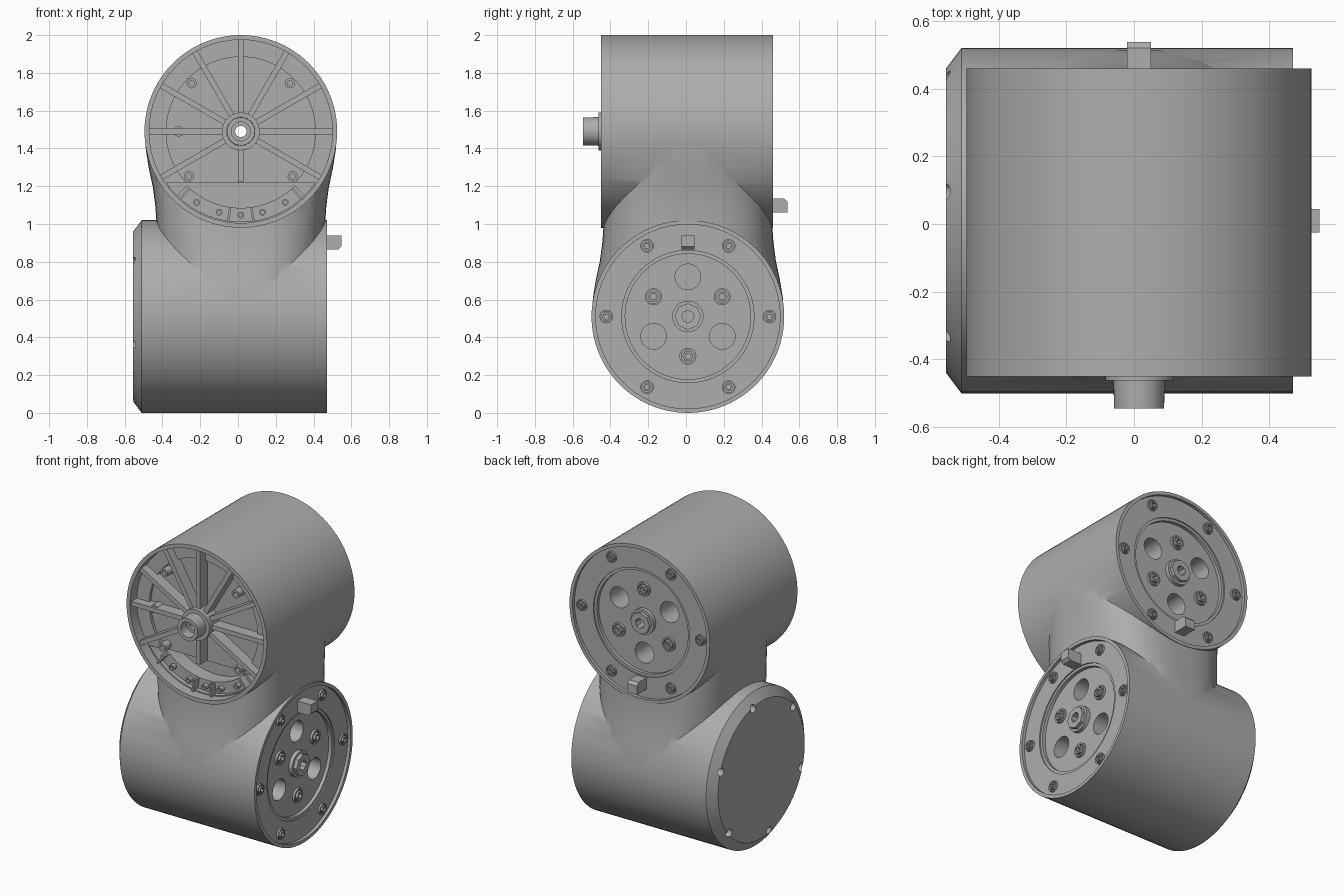
import bpy, bmesh
from math import sin, cos, pi, radians, sqrt
from mathutils import Matrix, Vector

cube = bpy.data.objects.get("Cube")
if cube:
    bpy.data.objects.remove(cube)

grey = bpy.data.materials.new("warm_grey")
grey.use_nodes = True
colour = (0.42, 0.42, 0.42, 1)
grey.diffuse_color = colour
grey.node_tree.nodes["Principled BSDF"].inputs["Base Color"].default_value = colour
parts = []


def frame(origin, normal, up):
    """Local space of a round face: z points out of the face, y points up."""
    n, u = Vector(normal), Vector(up)
    m = Matrix((u.cross(n), u, n)).transposed().to_4x4()
    m.translation = origin
    return m


def make(name, bm, m=Matrix()):
    bmesh.ops.recalc_face_normals(bm, faces=bm.faces)
    mesh = bpy.data.meshes.new(name)
    bm.to_mesh(mesh)
    bm.free()
    mesh.transform(m)
    mesh.materials.append(grey)
    ob = bpy.data.objects.new(name, mesh)
    bpy.context.scene.collection.objects.link(ob)
    parts.append(ob)
    return ob


def loft(name, rings, m=Matrix(), closed=False):
    bm = bmesh.new()
    loops = [[bm.verts.new(p) for p in ring] for ring in rings]
    pairs = list(zip(loops, loops[1:]))
    if closed:
        pairs.append((loops[-1], loops[0]))
    else:
        bm.faces.new(loops[0])
        bm.faces.new(loops[-1])
    for a, b in pairs:
        for i in range(len(a)):
            j = (i + 1) % len(a)
            bm.faces.new((a[i], a[j], b[j], b[i]))
    return make(name, bm, m)


def lathe(name, m, profile, at=(0, 0), seg=64, closed=False):
    rings = [[(at[0] + r * cos(2 * pi * i / seg), at[1] + r * sin(2 * pi * i / seg), z)
              for i in range(seg)] for r, z in profile]
    return loft(name, rings, m, closed)


def disc(name, m, r, z0, z1, at=(0, 0), seg=64):
    return lathe(name, m, [(r, z0), (r, z1)], at, seg)


def tube(name, m, r0, r1, z0, z1, at=(0, 0), seg=32):
    return lathe(name, m, [(r0, z0), (r1, z0), (r1, z1), (r0, z1)], at, seg, True)


def prism(name, m, outline, z0, z1):
    return loft(name, [[(x, y, z) for x, y in outline] for z in (z0, z1)], m)


def box(name, m, x0, x1, y0, y1, z0, z1):
    return prism(name, m, [(x0, y0), (x1, y0), (x1, y1), (x0, y1)], z0, z1)


def polar(r, deg):
    return (r * cos(radians(deg)), r * sin(radians(deg)))


def arc(r, a0, a1, n=20):
    return [polar(r, a0 + (a1 - a0) * i / n) for i in range(n + 1)]


def combine(target, other, operation):
    mod = target.modifiers.new("join", "BOOLEAN")
    mod.operation, mod.solver, mod.object = operation, "EXACT", other
    graph = bpy.context.evaluated_depsgraph_get()
    mesh = bpy.data.meshes.new_from_object(target.evaluated_get(graph))
    target.modifiers.clear()
    target.data = mesh
    parts.remove(other)
    bpy.data.objects.remove(other)


R = 0.51
front = frame((0.015, -0.45, 1.49), (0, -1, 0), (0, 0, 1))
back = frame((0.015, 0.46, 1.49), (0, 1, 0), (0, 0, -1))
side = frame((0.47, 0.01, 0.51), (1, 0, 0), (0, 0, 1))
cap = frame((-0.555, 0.01, 0.51), (-1, 0, 0), (0, 0, 1))

# Crossed drums joined by a blended neck
body = disc("joint_housing", front, R, -0.91, 0, seg=96)
lower = lathe("lower_drum", cap, [(0.45, 0), (R, -0.045), (R, -1.025)], seg=96)
widths = [0.508, 0.503, 0.487, 0.466, 0.453, 0.446, 0.44, 0.425, 0.4, 0.35, 0.3]
sections = []
for k, hy in enumerate(widths):
    hx = widths[-1 - k]
    ring = []
    for i in range(72):
        c, s = cos(2 * pi * i / 72), sin(2 * pi * i / 72)
        d = (abs(c) ** 3 + abs(s) ** 3) ** (-1 / 3)
        ring.append((0.015 + hx * d * c, 0.01 + hy * d * s, 0.51 + 0.098 * k))
    sections.append(ring)
neck = loft("neck", sections)
combine(body, lower, "UNION")
combine(body, neck, "UNION")


def cut(ob):
    combine(body, ob, "DIFFERENCE")


# Drive faces: shallow dish, inner recess, bores
for f in (back, side):
    cut(disc("dish_cut", f, 0.488, -0.02, 0.1))
    cut(disc("recess_cut", f, 0.35, -0.05, 0.1))
    for a in (90, 210, 330):
        cut(disc("hole_cut", f, 0.068, -0.28, 0.1, polar(0.21, a), 32))

# Open front: dish, stepped floor, lower pocket, through bore
cut(disc("dish_cut", front, 0.485, -0.07, 0.1))
cut(disc("floor_cut", front, 0.395, -0.09, 0.1))
cut(prism("pocket_cut", front, arc(0.478, 214.5, 325.5), -0.2, 0.1))
cut(disc("bore_cut", front, 0.03, -1.2, 0.3, seg=32))

# Screw notches round the plain end cap
for k in range(6):
    cut(disc("notch_cut", cap, 0.026, -0.06, 0.1, polar(0.44, 41 + 60 * k), 16))


def screw(name, f, at, z, r=0.036, h=0.02):
    tube(name, f, r * 0.78, r, z - 0.005, z + h * 0.6, at, 20)
    tube(name + "_head", f, r * 0.38, r * 0.65, z - 0.005, z + h, at, 6)


# Drive face fittings
for label, f in (("upper", back), ("lower", side)):
    tube(label + "_rim_ring", f, 0.332, 0.35, -0.055, -0.028, seg=64)
    tube(label + "_hub_base", f, 0.032, 0.083, -0.055, -0.025)
    tube(label + "_hub_nut", f, 0.032, 0.07, -0.055, -0.002, seg=8)
    for k in range(6):
        screw(label + "_rim_screw", f, polar(0.432, 60 * k), -0.02)
    for a in (30, 150, 270):
        screw(label + "_inner_screw", f, polar(0.21, a), -0.05, 0.045, 0.025)
    # Stop tab with a slanted outer end
    loft(label + "_stop_tab",
         [[(-0.035, y, z) for y, z in ((0.355, -0.03), (0.43, -0.03), (0.43, 0.078), (0.372, 0.078), (0.355, 0.06))],
          [(0.035, y, z) for y, z in ((0.355, -0.03), (0.43, -0.03), (0.43, 0.078), (0.372, 0.078), (0.355, 0.06))]], f)

# Spokes of the open front
for a in list(range(-30, 211, 30)) + [270]:
    spin = front @ Matrix.Rotation(radians(a), 4, "Z")
    box("front_spoke", spin, 0.06, 0.268 if a == 270 else 0.49, -0.015, 0.015, -0.095, -0.015)

# Front hub: flange and projecting sleeve
tube("front_hub_flange", front, 0.032, 0.1, -0.095, 0.012, seg=48)
lathe("front_hub_sleeve", front,
      [(0.03, -0.09), (0.078, -0.09), (0.074, 0.095), (0.05, 0.095), (0.05, 0.03), (0.03, 0.03)],
      seg=40, closed=True)

# Mounting bosses
for at in ((-0.26, 0.255), (0.26, 0.255), (-0.275, -0.238), (0.275, -0.238), (-0.33, 0)):
    tube("front_boss", front, 0.014, 0.027, -0.095, -0.03, at, 16)

# Curved ledge with fixings in the lower pocket
ledge = arc(0.482, 225, 315) + arc(0.405, 315, 225)
prism("pocket_ledge", front, ledge, -0.205, -0.1)
for a in (238, 255, 270, 285, 302):
    tube("ledge_fixing", front, 0.009, 0.018, -0.105, -0.07, polar(0.443, a), 12)
for a in (228, 262, 278, 312):
    box("ledge_web", front @ Matrix.Rotation(radians(a), 4, "Z"),
        0.405, 0.485, -0.006, 0.006, -0.105, -0.05)

# Smooth shading with crisp edges
bpy.ops.object.select_all(action="DESELECT")
for ob in parts:
    ob.select_set(True)
bpy.context.view_layer.objects.active = body
bpy.ops.object.shade_smooth_by_angle(angle=radians(32))
